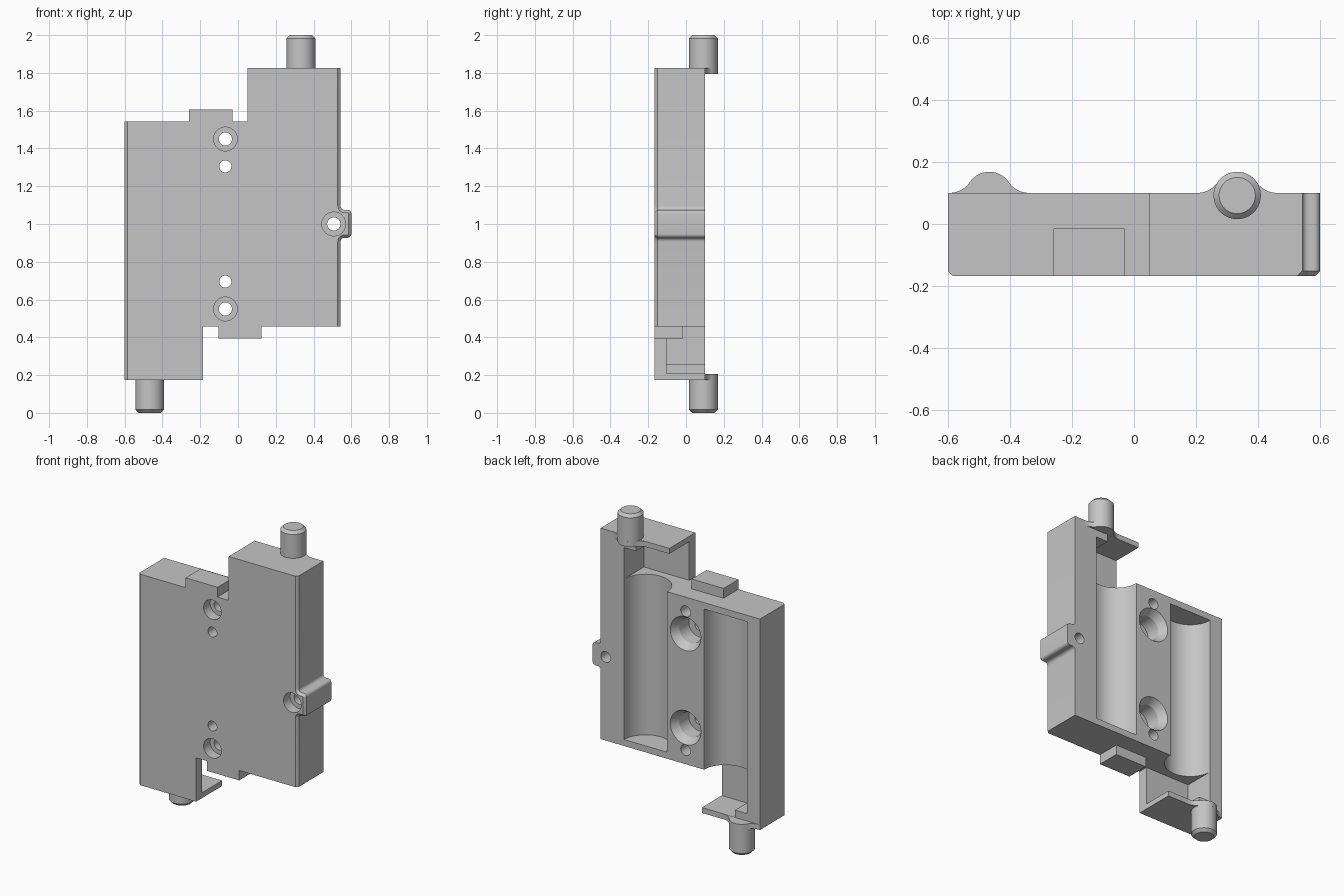
import bpy, bmesh
from math import sin, cos, pi, radians, atan2
from mathutils import Matrix, Vector

cube = bpy.data.objects.get("Cube")
if cube:
    bpy.data.objects.remove(cube, do_unlink=True)

grey = bpy.data.materials.new("plain grey")
grey.use_nodes = True
grey.diffuse_color = (0.56, 0.56, 0.56, 1)
grey.node_tree.nodes["Principled BSDF"].inputs["Base Color"].default_value = (0.56, 0.56, 0.56, 1)

FRONT, BACK = -0.167, 0.1
CX, CZ = -0.067, 1.0           # centre of the half-turn symmetry
BEYOND = 0.25                  # cutters reach past the back
CHAMFER = 0.015
TURN = (Matrix.Translation((CX, 0, CZ)) @ Matrix.Rotation(pi, 4, 'Y')
        @ Matrix.Translation((-CX, 0, -CZ)))
SIDES = (("upper", Matrix()), ("lower", TURN))


def finish(name, bm, matrix=Matrix()):
    bm.transform(matrix)
    bmesh.ops.recalc_face_normals(bm, faces=bm.faces)
    mesh = bpy.data.meshes.new(name)
    bm.to_mesh(mesh)
    bm.free()
    mesh.materials.append(grey)
    obj = bpy.data.objects.new(name, mesh)
    bpy.context.collection.objects.link(obj)
    return obj


def loft(rings):
    """Join matching closed rings of points and cap both ends."""
    bm = bmesh.new()
    rings = [[bm.verts.new(p) for p in ring] for ring in rings]
    for a, b in zip(rings, rings[1:]):
        for i in range(len(a)):
            j = (i + 1) % len(a)
            bm.faces.new((a[i], a[j], b[j], b[i]))
    bm.faces.new(rings[0])
    bm.faces.new(rings[-1])
    return bm


def prism_mesh(points, lo, hi):
    """Extrude an x, y outline along z."""
    return loft([[(x, y, z) for x, y in points] for z in (lo, hi)])


def box_mesh(x, y, z):
    return prism_mesh([(x[0], y[0]), (x[1], y[0]), (x[1], y[1]), (x[0], y[1])], *z)


def lathe_mesh(profile, n=40):
    """Turn (radius, height) pairs around z."""
    return loft([[(r * cos(2 * pi * i / n), r * sin(2 * pi * i / n), h) for i in range(n)]
                 for r, h in profile])


def arc(cx, cy, r, start, end, n=6):
    angles = [radians(start + (end - start) * i / n) for i in range(n + 1)]
    return [(cx + r * cos(a), cy + r * sin(a)) for a in angles]


def cut(target, bm, matrix=Matrix()):
    cutter = finish("cutter", bm, matrix)
    cutter.hide_render = True
    mod = target.modifiers.new("cut", 'BOOLEAN')
    mod.operation, mod.solver, mod.object = 'DIFFERENCE', 'EXACT', cutter
    bpy.context.view_layer.objects.active = target
    bpy.ops.object.modifier_apply(modifier=mod.name)
    bpy.data.objects.remove(cutter, do_unlink=True)


def outline(y, c):
    """Housing outline with the rounded side ear; c insets both outer sides."""
    pts = [(-0.6 + c, 0.173), (-0.184, 0.173), (-0.184, 0.458), (0.543 - c, 0.458)]
    pts += arc(0.563, 0.907, 0.02 + c, 180, 90)
    pts += arc(0.58, 0.947, 0.02 - c, -90, 0)
    pts += arc(0.58, 1.055, 0.02 - c, 0, 90)
    pts += arc(0.563, 1.095, 0.02 + c, 270, 180)
    pts += [(0.543 - c, 1.827), (0.05, 1.827), (0.05, 1.542), (-0.6 + c, 1.542)]
    return [(x, y, z) for x, z in pts]


housing = finish("housing", loft([outline(FRONT, CHAMFER), outline(FRONT + CHAMFER, 0),
                                  outline(BACK, 0)]))

ALONG_Y = Matrix.Rotation(-pi / 2, 4, 'X')   # lathe height becomes +y


def bore(x, z, profile):
    cut(housing, lathe_mesh(profile), Matrix.Translation((x, 0, z)) @ ALONG_Y)


screw_hole = [(0.063, -0.3), (0.063, -0.1), (0.035, -0.1), (0.035, 0.3)]
pilot_hole = [(0.032, -0.3), (0.032, -0.04), (0.075, -0.04), (0.08, 0.05),
              (0.11, BACK), (0.11, 0.3)]

for label, m in SIDES:
    # Half-round trough, and the open pocket with a ledge beside the pin
    trough = [(0.374, BEYOND)] + arc(0.22, BACK, 0.154, 0, -180, 32) + [(0.066, BEYOND)]
    cut(housing, prism_mesh(trough, 0.5, 1.65), m)
    cut(housing, box_mesh((-0.01, 0.288), (-0.104, BEYOND), (1.542, 1.792)), m)
    cut(housing, box_mesh((0.27, 0.374), (-0.104, BEYOND), (1.542, 1.745)), m)

    # Locating tab
    finish(label + "_tab", box_mesh((-0.259, -0.03), (FRONT, -0.015), (1.53, 1.606)), m)

    # Flared lug on the end plate
    px, py, r, f = 0.333, 0.092, 0.0765, 0.083
    flare = Vector((0.13, BACK + f - py))
    tilt = atan2(flare.y, flare.x) * 180 / pi
    right = arc(px + flare.x, py + flare.y, f, 270, 180 + tilt)
    left = [(2 * px - x, y) for x, y in reversed(right)]
    lug = [(px + 0.13, 0.06)] + right + arc(px, py, r, tilt, 180 - tilt, 16)[1:-1]
    lug += left + [(px - 0.13, 0.06)]
    finish(label + "_lug", prism_mesh(lug, 1.793, 1.826), m)

    # Chamfered pivot pin
    pin = [(r, 1.794), (r, 1.982), (r - 0.018, 2.0)]
    finish(label + "_pin", lathe_mesh(pin), m @ Matrix.Translation((px, py, 0)))

# Screw holes and countersunk pilot holes
for s in (1, -1):
    bore(CX, CZ + s * 0.45, screw_hole)
    bore(CX, CZ + s * 0.305, pilot_hole)
bore(0.507, CZ, screw_hole)

# Smooth the round parts and keep edges crisp
bpy.ops.object.select_all(action='DESELECT')
for obj in bpy.context.collection.objects:
    if obj.type == 'MESH' and grey.name in obj.data.materials:
        obj.select_set(True)
bpy.context.view_layer.objects.active = housing
bpy.ops.object.shade_smooth_by_angle(angle=radians(25))
